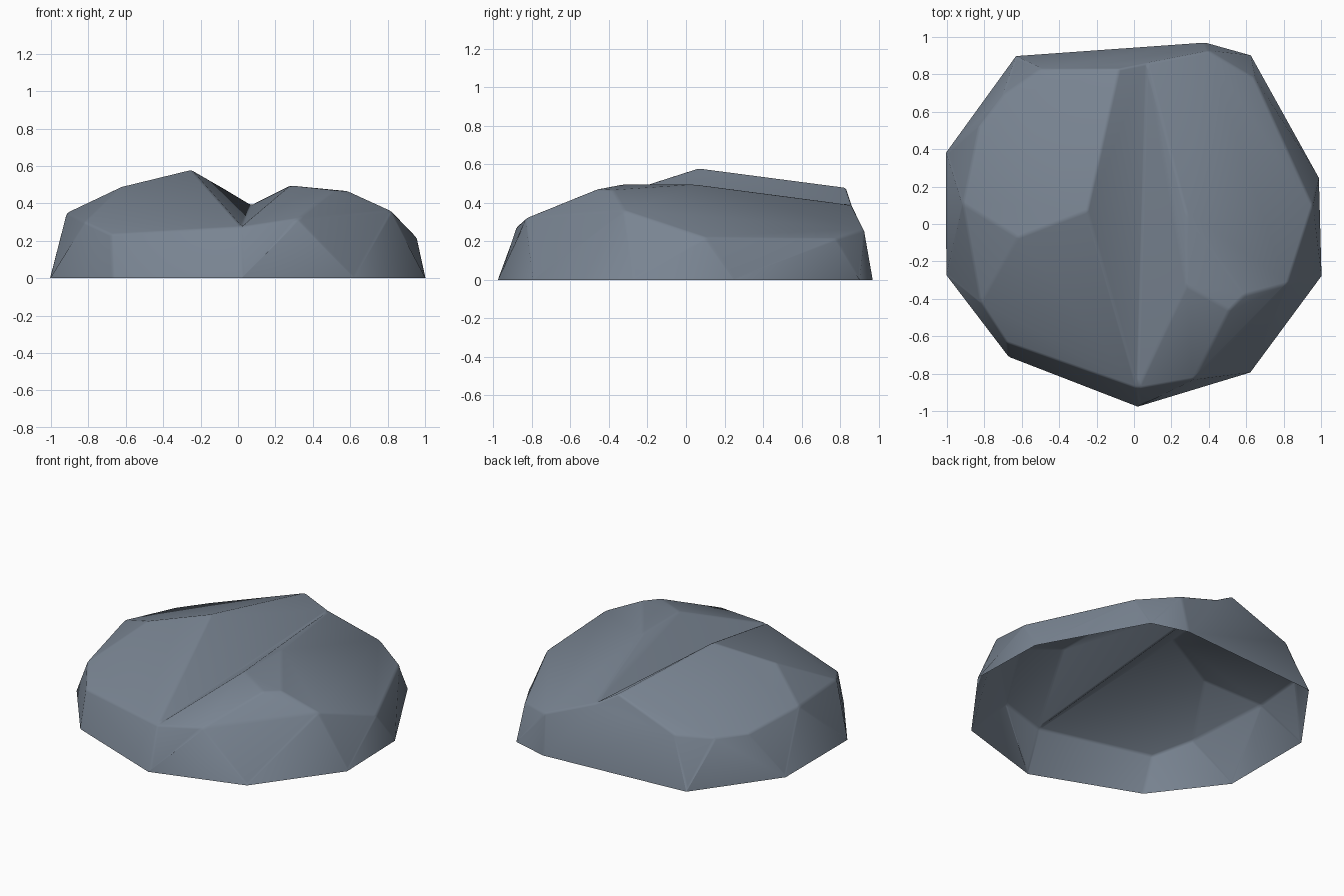
import bpy, bmesh, math

if "Cube" in bpy.data.objects:
    bpy.data.objects.remove(bpy.data.objects["Cube"])

# Valley seam shared by the two lobes (front ground, front notch, back notch, back ground)
SEAM = [(.03, -.97, 0), (.02, -.88, .275), (.07, .86, .39), (.07, .945, 0)]

# Left lobe: ground outline, rim, crest
LEFT = [(-.67, -.71, 0), (-1, -.27, 0), (-1, .38, 0), (-.63, .89, 0),
        (-.68, -.635, .235), (-.82, -.42, .30), (-.915, .11, .35),
        (-.83, .52, .30), (-.70, .69, .30), (-.50, .83, .32),
        (-.62, -.07, .49), (-.25, .07, .58), (-.08, .83, .48)]

# Right lobe: ground outline, rim, crest
RIGHT = [(.62, -.79, 0), (1, -.27, 0), (.985, .25, 0), (.62, .90, 0), (.38, .97, 0),
         (.32, -.83, .32), (.82, -.32, .36), (.955, .10, .22),
         (.645, .78, .215), (.40, .925, .26),
         (.51, -.46, .47), (.59, -.38, .465), (.28, -.33, .495), (.28, .06, .495)]

bm = bmesh.new()


def add_lobe(points):
    """Chiselled lobe: convex hull, left open at the ground and at the seam."""
    verts = [bm.verts.new(p) for p in points + SEAM]
    seam = set(verts[len(points):])
    hull = bmesh.ops.convex_hull(bm, input=verts)
    faces = [f for f in hull["geom"] if isinstance(f, bmesh.types.BMFace)]
    drop = [f for f in faces if all(v in seam for v in f.verts)
            or all(v.co.z < 1e-5 for v in f.verts)]
    bmesh.ops.delete(bm, geom=drop, context="FACES")
    loose = [v for v in bm.verts if not v.link_faces]
    bmesh.ops.delete(bm, geom=loose, context="VERTS")


add_lobe(LEFT)
add_lobe(RIGHT)

# Join lobes along the valley and merge nearly flat triangles into facets
bmesh.ops.remove_doubles(bm, verts=bm.verts[:], dist=.001)
bmesh.ops.dissolve_limit(bm, angle_limit=math.radians(5),
                         verts=bm.verts[:], edges=bm.edges[:])
bmesh.ops.recalc_face_normals(bm, faces=bm.faces[:])
if sum(f.normal.z * f.calc_area() for f in bm.faces) < 0:
    bmesh.ops.reverse_faces(bm, faces=bm.faces[:])

# Slightly worn edges, with the open rim kept flat on the ground
worn = [e for e in bm.edges if len(e.link_faces) == 2
        and e.calc_face_angle() > math.radians(10)]
bmesh.ops.bevel(bm, geom=worn, offset=.012, segments=2, profile=.5,
                affect="EDGES", clamp_overlap=True)
for v in bm.verts:
    if v.is_boundary or v.co.z < 0:
        v.co.z = 0

mesh = bpy.data.meshes.new("rock")
bm.to_mesh(mesh)
bm.free()
rock = bpy.data.objects.new("rock", mesh)
bpy.context.collection.objects.link(rock)

# Slate blue-grey stone
stone = bpy.data.materials.new("stone")
stone.diffuse_color = (.19, .23, .285, 1)
stone.use_nodes = True
stone.node_tree.nodes["Principled BSDF"].inputs["Base Color"].default_value = stone.diffuse_color
mesh.materials.append(stone)

bpy.context.view_layer.objects.active = rock
rock.select_set(True)
bpy.ops.object.shade_smooth_by_angle(angle=math.radians(40))
